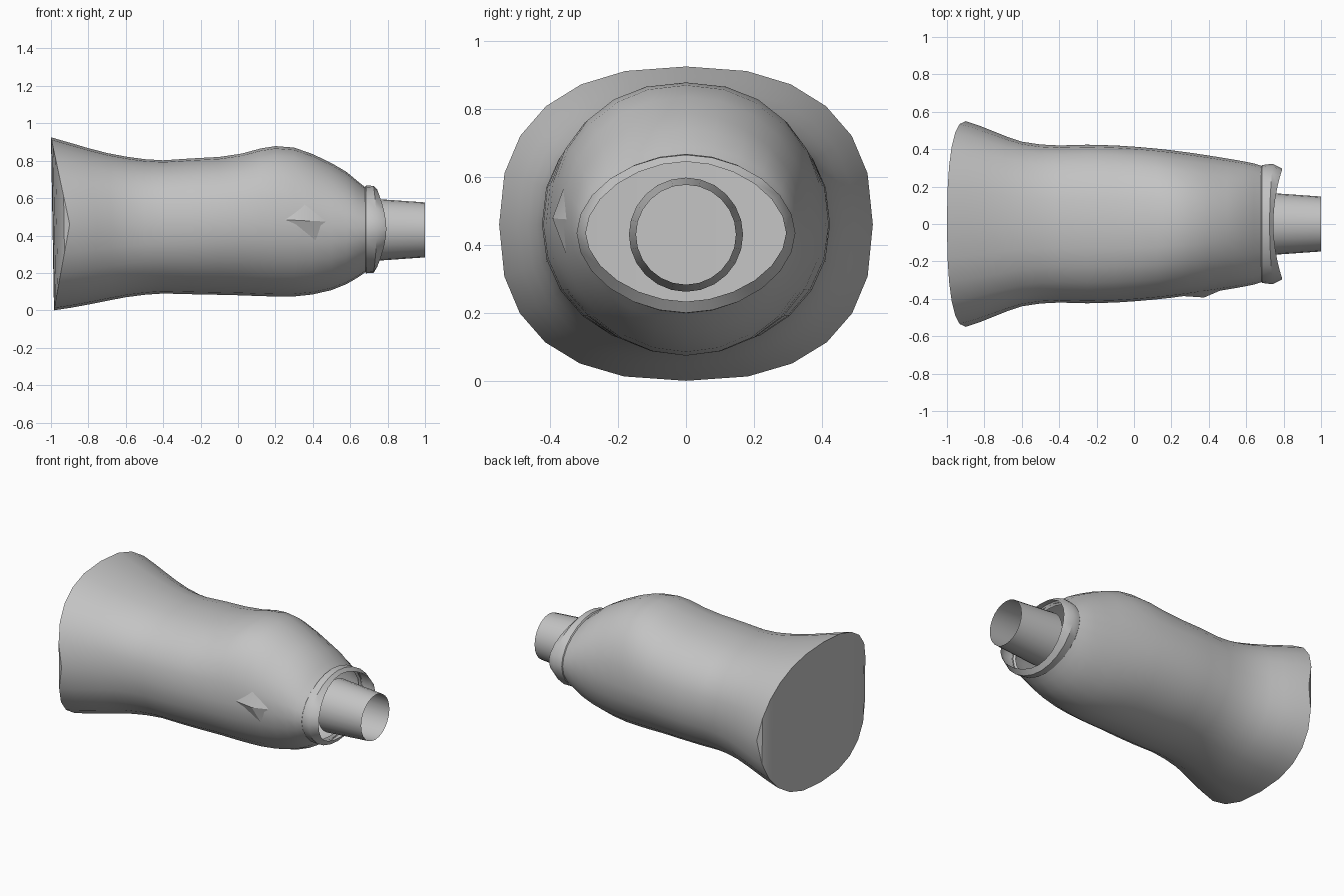
import bpy, bmesh, math

if "Cube" in bpy.data.objects:
    bpy.data.objects.remove(bpy.data.objects["Cube"])

N = 24
grey = bpy.data.materials.new("plain_grey")
grey.diffuse_color = (0.55, 0.55, 0.55, 1)
grey.use_nodes = True
grey.node_tree.nodes["Principled BSDF"].inputs["Base Color"].default_value = grey.diffuse_color


def finish(name, bm, angle=35, recalc=True):
    if recalc:
        bmesh.ops.recalc_face_normals(bm, faces=bm.faces[:])
    me = bpy.data.meshes.new(name)
    bm.to_mesh(me)
    bm.free()
    me.materials.append(grey)
    ob = bpy.data.objects.new(name, me)
    bpy.context.collection.objects.link(ob)
    bpy.ops.object.select_all(action='DESELECT')
    ob.select_set(True)
    bpy.context.view_layer.objects.active = ob
    bpy.ops.object.shade_smooth_by_angle(angle=math.radians(angle))
    return ob


def section(x, top, bottom, mid, half, p_top, p_bot, bend=None):
    """Rounded cross-section; bend(y, z) shifts points along x."""
    pts = []
    for j in range(N):
        a = 2 * math.pi * j / N
        c, s = math.cos(a), math.sin(a)
        p = p_top if s >= 0 else p_bot
        y = half * math.copysign(abs(c) ** (2 / p), c)
        h = top - mid if s >= 0 else mid - bottom
        z = mid + h * math.copysign(abs(s) ** (2 / p), s)
        pts.append((x + (bend(y, z) if bend else 0), y, z))
    return pts


def loft(bm, sections):
    rings = [[bm.verts.new(p) for p in s] for s in sections]
    for a, b in zip(rings, rings[1:]):
        for j in range(N):
            k = (j + 1) % N
            bm.faces.new((a[j], a[k], b[k], b[j]))
    return rings


def strip_cap(bm, ring):
    """Close a ring with vertical strips so the end bends about z."""
    for j in range(N // 2):
        quad = [ring[j], ring[j + 1], ring[(N - j - 1) % N], ring[(N - j) % N]]
        bm.faces.new(list(dict.fromkeys(quad)))


# Body: x, top, bottom, widest height, half width, upper and lower roundness
profile = [
    (-1.0, .925, .0, .46, .55, 2.4, 2.45),
    (-.9, .895, .015, .46, .525, 2.4, 2.4),
    (-.8, .865, .033, .46, .495, 2.4, 2.35),
    (-.7, .84, .052, .46, .465, 2.4, 2.3),
    (-.6, .822, .07, .46, .44, 2.35, 2.25),
    (-.5, .808, .083, .46, .425, 2.3, 2.2),
    (-.4, .802, .09, .46, .42, 2.3, 2.15),
    (-.25, .812, .086, .46, .424, 2.3, 2.1),
    (-.1, .82, .083, .46, .42, 2.3, 2.05),
    (.02, .838, .08, .46, .412, 2.3, 2.0),
    (.12, .865, .076, .46, .403, 2.3, 2.0),
    (.2, .878, .074, .46, .394, 2.25, 2.0),
    (.3, .87, .074, .46, .381, 2.2, 2.0),
    (.4, .835, .085, .455, .366, 2.1, 2.0),
    (.5, .787, .108, .45, .35, 2.0, 2.0),
    (.58, .74, .14, .445, .336, 2.0, 2.0),
    (.64, .69, .175, .44, .324, 1.95, 1.95),
    (.69, .65, .21, .435, .308, 1.9, 1.9),
]
rows = []
for i, row in enumerate(profile):
    fade = max(0, 1 - i / 4)
    rows.append(section(*row, bend=lambda y, z, f=fade: f * (
        .1 * max(0, 1 - abs(z - .46) / .465) + .015 * max(0, 1 - z / .46))))
bm = bmesh.new()
rings = loft(bm, rows)
strip_cap(bm, rings[0])
finish("sleeve_body", bm)


# Open collar: outer band and front lip, curling forward at the sides
def curl(y, z):
    return .05 * min(1, abs(y) / .3) ** 2


bm = bmesh.new()
loft(bm, [
    section(.67, .645, .22, .435, .3, 1.9, 1.9),
    section(.685, .668, .198, .435, .315, 1.9, 1.9),
    section(.725, .665, .2, .435, .322, 1.9, 1.9, lambda y, z: .3 * curl(y, z)),
    section(.745, .645, .233, .435, .295, 1.85, 1.85, curl),
])
finish("end_collar", bm)

# Open tapered tube
bm = bmesh.new()
loft(bm, [section(x, .43 + r, .43 - r, .43, r, 2, 2)
          for x, r in ((.7, .168), (1.0, .147))])
finish("end_tube", bm)

# Pinched fold on the front side
bm = bmesh.new()
pts = [(.24, -.384, .485), (.48, -.348, .475), (.35, -.348, .6),
       (.42, -.348, .36), (.375, -.393, .478)]
v = [bm.verts.new(p) for p in pts]
for a, b in ((0, 2), (2, 1), (1, 3), (3, 0)):
    bm.faces.new((v[a], v[4], v[b]))
finish("side_fold", bm, 25, recalc=False)
